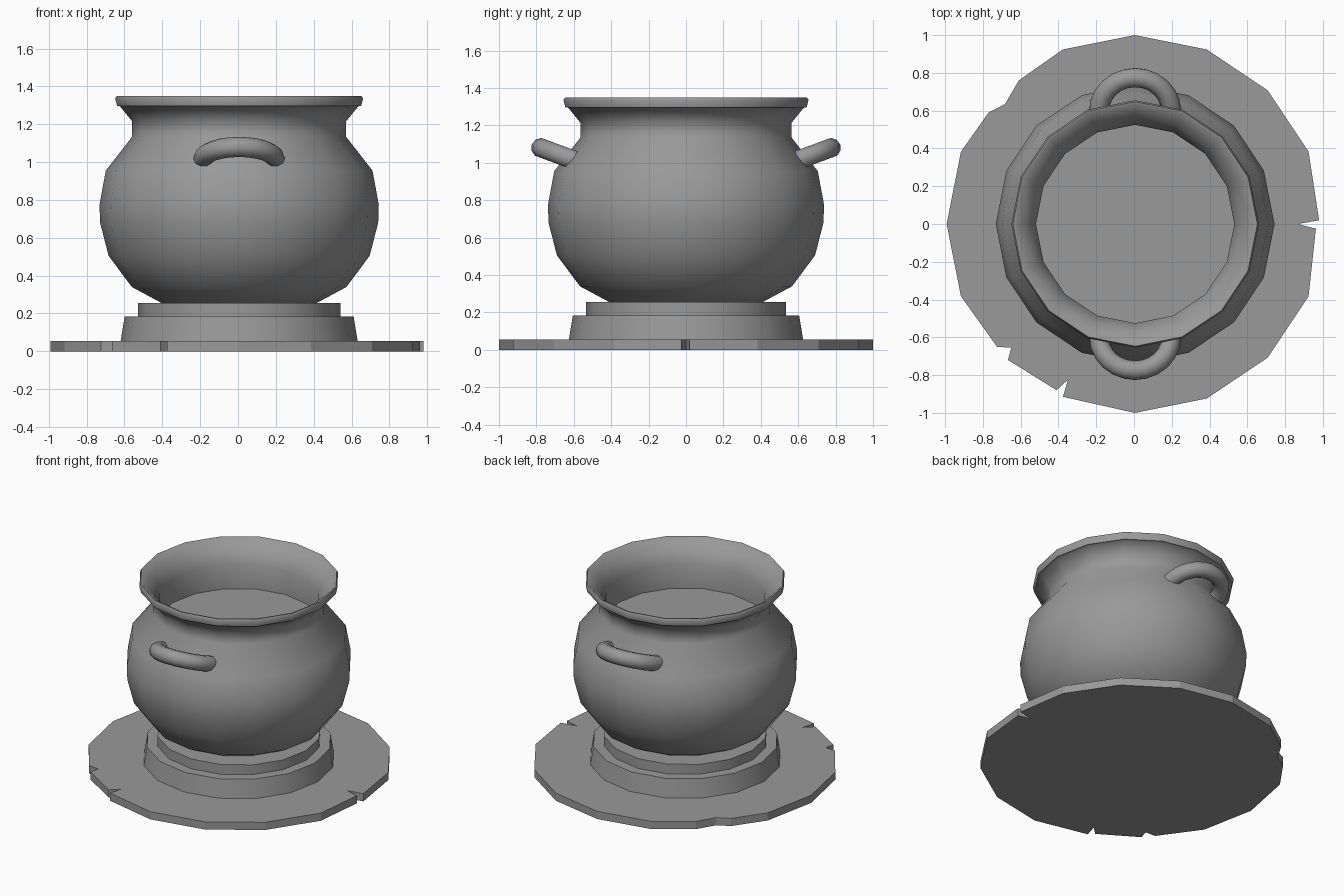
import bpy, bmesh
from math import sin, cos, pi, radians

old = bpy.data.objects.get("Cube")
if old:
    bpy.data.objects.remove(old, do_unlink=True)

CX = 0.006
SIDES = 16

stone = bpy.data.materials.new("grey_stone")
stone.use_nodes = True
GREY = (0.32, 0.32, 0.32, 1)
stone.diffuse_color = GREY
stone.node_tree.nodes["Principled BSDF"].inputs["Base Color"].default_value = GREY


def finish(name, bm, angle):
    """Turn a bmesh into a smooth-shaded object with sharp edges kept."""
    bmesh.ops.recalc_face_normals(bm, faces=bm.faces)
    mesh = bpy.data.meshes.new(name)
    bm.to_mesh(mesh)
    bm.free()
    mesh.materials.append(stone)
    obj = bpy.data.objects.new(name, mesh)
    bpy.context.collection.objects.link(obj)
    bpy.ops.object.select_all(action="DESELECT")
    obj.select_set(True)
    bpy.context.view_layer.objects.active = obj
    bpy.ops.object.shade_smooth_by_angle(angle=radians(angle))
    return obj


def loft(bm, rings):
    """Bridge rings of points and cap both ends."""
    loops = [[bm.verts.new(p) for p in ring] for ring in rings]
    n = len(loops[0])
    for a, b in zip(loops, loops[1:]):
        for i in range(n):
            j = (i + 1) % n
            bm.faces.new((a[i], a[j], b[j], b[i]))
    bm.faces.new(loops[0][::-1])
    bm.faces.new(loops[-1])


def lathe(name, profile, angle=30):
    bm = bmesh.new()
    loft(bm, [[(CX + r * cos(2 * pi * i / SIDES), r * sin(2 * pi * i / SIDES), z)
               for i in range(SIDES)] for r, z in profile])
    return finish(name, bm, angle)


# Base slab: a regular outline with chipped corners
chips = {
    0: [(0.963, -0.025), (0.868, 0), (0.98, 0.02)],
    6: [(-0.61, 0.76), (-0.683, 0.635), (-0.77, 0.59)],
    10: [(-0.725, -0.65), (-0.65, -0.655), (-0.667, -0.72)],
    11: [(-0.41, -0.88), (-0.35, -0.825), (-0.376, -0.915)],
}
outline = []
for i in range(SIDES):
    a = 2 * pi * i / SIDES
    outline += chips.get(i, [(0.004 + 0.996 * cos(a), sin(a))])
bm = bmesh.new()
loft(bm, [[(x, y, z) for x, y in outline] for z in (0, 0.055)])
finish("base_slab", bm, 20)

# Two stepped rings under the pot
lathe("lower_step", [(0.627, 0.05), (0.605, 0.185)])
lathe("upper_step", [(0.535, 0.18), (0.535, 0.255)])

# Pot: belly, neck, flared rim, inner wall and the flat floor inside
lathe("pot", [
    (0.40, 0.25), (0.567, 0.34), (0.69, 0.505), (0.735, 0.68), (0.738, 0.775),
    (0.705, 0.955), (0.565, 1.135), (0.565, 1.215), (0.63, 1.295),
    (0.645, 1.297), (0.655, 1.335), (0.647, 1.35), (0.635, 1.348),
    (0.565, 1.28), (0.525, 1.20), (0.525, 1.03)], 46)

# Arched handles on the front and back
for name, side in (("front_handle", -1), ("back_handle", 1)):
    rings = []
    for k in range(13):
        t = pi * k / 12
        px, py, pz = 0.19 * cos(t), 0.60 + 0.175 * sin(t), 1.015 + 0.065 * sin(t)
        ring = []
        for i in range(10):
            u = 2 * pi * i / 10
            out, up = 0.053 * cos(u), 0.053 * sin(u)
            reach = out * sin(t)
            ring.append((CX + px + out * cos(t),
                         side * (py + reach * 0.94 - up * 0.34),
                         pz + reach * 0.34 + up * 0.94))
        rings.append(ring)
    bm = bmesh.new()
    loft(bm, rings)
    finish(name, bm, 40)
